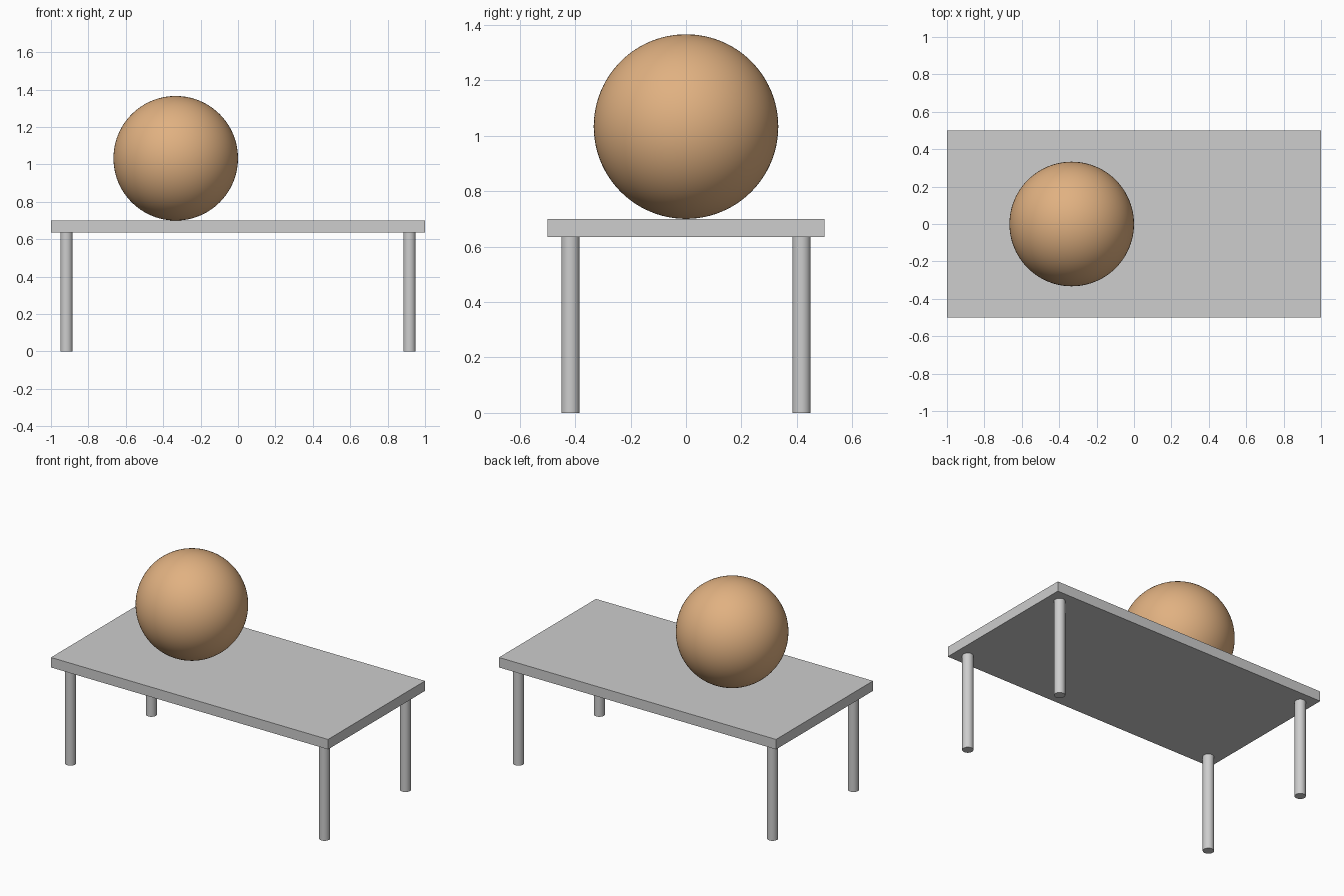
import bpy
import math

if "Cube" in bpy.data.objects:
    bpy.data.objects.remove(bpy.data.objects["Cube"])


def material(name, rgb):
    m = bpy.data.materials.new(name)
    m.diffuse_color = (*rgb, 1.0)
    m.use_nodes = True
    m.node_tree.nodes["Principled BSDF"].inputs["Base Color"].default_value = m.diffuse_color
    return m


def finish(name, mat, smooth=False):
    ob = bpy.context.object
    ob.name = name
    ob.data.materials.append(mat)
    if smooth:
        bpy.ops.object.shade_smooth_by_angle(angle=math.radians(35))
    return ob


grey = material("light_grey", (0.61, 0.61, 0.61))
tan = material("warm_tan", (0.75, 0.44, 0.22))

TOP_Z, THICK = 0.70, 0.065
LEG_R, LEG_H = 0.033, TOP_Z - THICK
BALL_R = 0.333

# Table top slab
bpy.ops.mesh.primitive_cube_add(size=1, location=(0, 0, TOP_Z - THICK / 2))
top = finish("table_top", grey)
top.scale = (2, 1, THICK)
bpy.ops.object.transform_apply(location=False, rotation=False, scale=True)

# Four round legs
for sx, side in ((-1, "left"), (1, "right")):
    for sy, end in ((-1, "front"), (1, "back")):
        bpy.ops.mesh.primitive_cylinder_add(
            vertices=48, radius=LEG_R, depth=LEG_H,
            location=(sx * 0.917, sy * 0.417, LEG_H / 2))
        finish(f"{end}_{side}_leg", grey, smooth=True)

# Ball resting on the table
bpy.ops.mesh.primitive_uv_sphere_add(
    segments=96, ring_count=48, radius=BALL_R,
    location=(-0.333, 0, TOP_Z + BALL_R))
finish("ball", tan, smooth=True)
